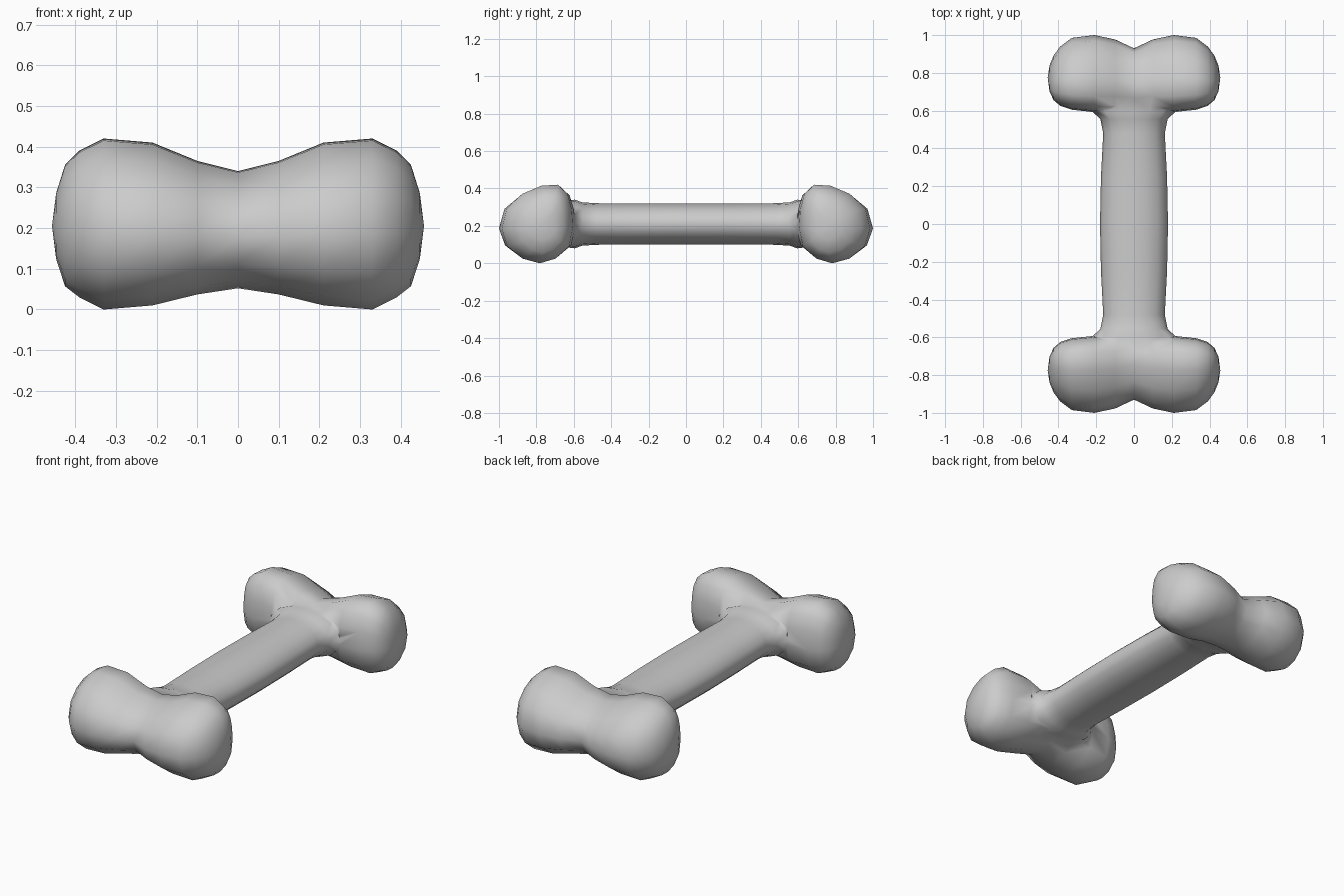
import bpy, bmesh, math

if "Cube" in bpy.data.objects:
    bpy.data.objects.remove(bpy.data.objects["Cube"])


def loft(name, rings, poles):
    """Skin a list of closed rings and finish each end in a point."""
    bm = bmesh.new()
    vs = [[bm.verts.new(p) for p in ring] for ring in rings]
    n = len(vs[0])
    for a, b in zip(vs, vs[1:]):
        for i in range(n):
            j = (i + 1) % n
            bm.faces.new((a[i], a[j], b[j], b[i]))
    for ring, pole in ((vs[0], poles[0]), (vs[-1], poles[1])):
        tip = bm.verts.new(pole)
        for i in range(n):
            bm.faces.new((ring[i], ring[(i + 1) % n], tip))
    bmesh.ops.recalc_face_normals(bm, faces=bm.faces)
    me = bpy.data.meshes.new(name)
    bm.to_mesh(me)
    bm.free()
    ob = bpy.data.objects.new(name, me)
    bpy.context.collection.objects.link(ob)
    return ob


# Knuckle side profile (y, z)
PROFILE = [(1.0, .185), (.97, .295), (.88, .372), (.77, .415), (.675, .42),
           (.62, .37), (.597, .29), (.59, .19), (.612, .09), (.69, .025),
           (.78, 0), (.88, .025), (.967, .09)]
# Knuckle sections: x, inner y, outer y, low z, high z
SECTIONS = [(0, .60, .93, .052, .34), (.1, .597, .977, .037, .365),
            (.21, .592, 1.0, .010, .41), (.33, .605, .985, 0, .42),
            (.39, .625, .94, .03, .39), (.425, .655, .893, .057, .355),
            (.447, .70, .84, .125, .285)]


def knuckles(name, end):
    def ring(x, y0, y1, z0, z1):
        return [(x, end * (y0 + (y - .59) / .41 * (y1 - y0)),
                 z0 + z / .42 * (z1 - z0)) for y, z in PROFILE]
    left = [ring(-s[0], *s[1:]) for s in reversed(SECTIONS[1:])]
    right = [ring(*s) for s in SECTIONS]
    return loft(name, left + right,
                ((-.457, end * .775, .205), (.457, end * .775, .205)))


# Shaft: y, half width, half height; flares into the knuckles
half = [(0, .18, .11), (.25, .175, .11), (.48, .163, .111),
        (.555, .178, .116), (.595, .22, .13), (.68, .22, .12)]
stations = [(-y, a, b) for y, a, b in reversed(half[1:])] + half
rings = []
for y, a, b in stations:
    rings.append([(a * math.cos(i * math.tau / 16), y,
                   .21 + b * math.sin(i * math.tau / 16)) for i in range(16)])
bone = loft("bone", rings, ((0, -.72, .21), (0, .72, .21)))

# Fuse the two knuckled ends to the shaft
bpy.context.view_layer.objects.active = bone
bone.select_set(True)
for name, end in (("front_knuckles", -1), ("back_knuckles", 1)):
    part = knuckles(name, end)
    mod = bone.modifiers.new("fuse", 'BOOLEAN')
    mod.operation = 'UNION'
    mod.solver = 'EXACT'
    mod.object = part
    bpy.ops.object.modifier_apply(modifier=mod.name)
    bpy.data.objects.remove(part)

# Weld slivers and smooth the surface
bm = bmesh.new()
bm.from_mesh(bone.data)
bmesh.ops.remove_doubles(bm, verts=bm.verts, dist=.006)
for f in bm.faces:
    f.smooth = True
bm.to_mesh(bone.data)
bm.free()
